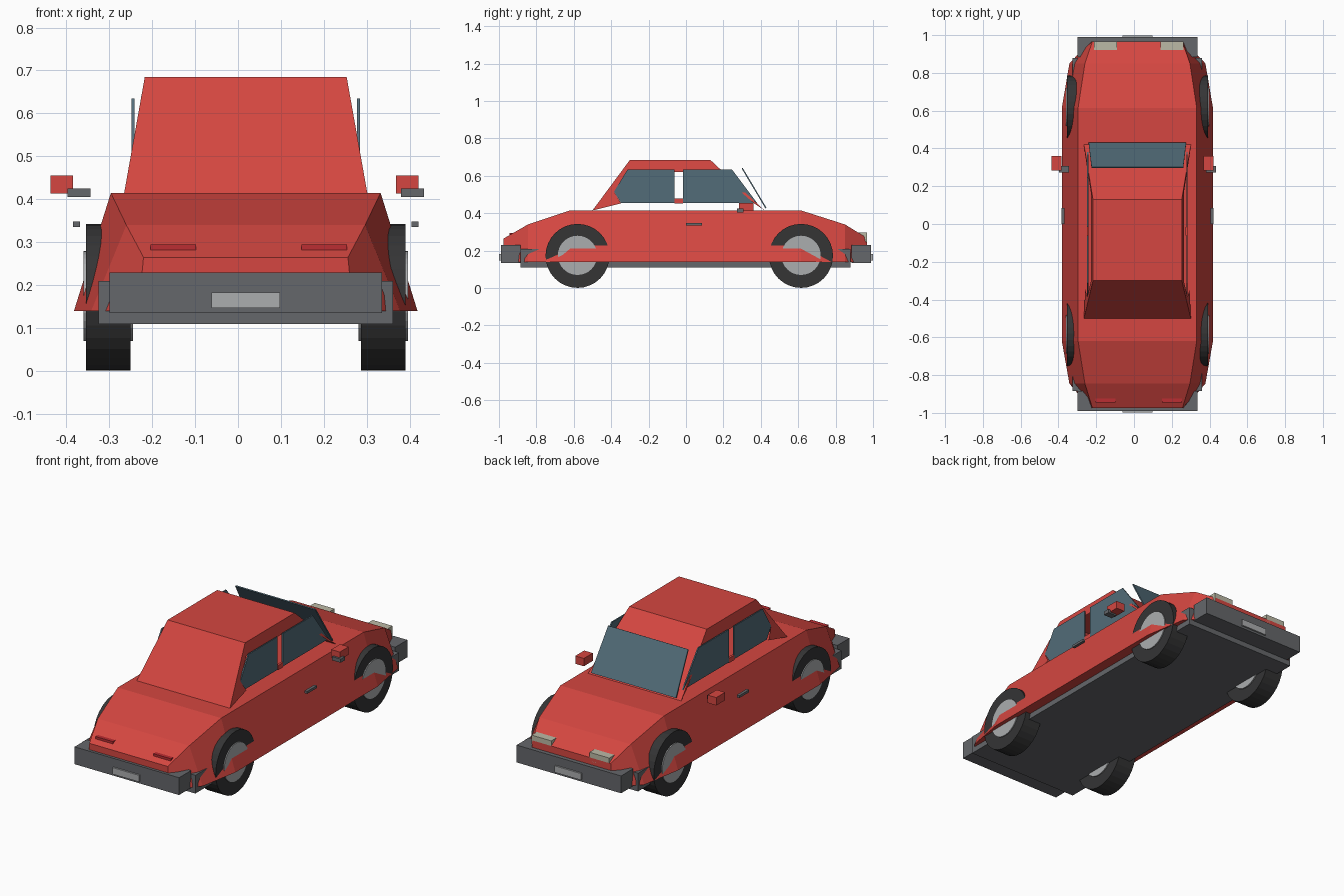
import bpy, bmesh, math
from mathutils import Vector

CX = 0.018  # x of the car's centre line

cube = bpy.data.objects.get("Cube")
if cube:
    bpy.data.objects.remove(cube, do_unlink=True)


def material(name, r, g, b):
    m = bpy.data.materials.new(name)
    m.use_nodes = True
    m.diffuse_color = (r, g, b, 1)
    m.node_tree.nodes["Principled BSDF"].inputs["Base Color"].default_value = (r, g, b, 1)
    return m


RED = material("paint_red", 0.66, 0.062, 0.052)
GREY = material("trim_grey", 0.13, 0.135, 0.145)
GLASS = material("window_blue", 0.085, 0.15, 0.19)
TYRE = material("tyre_black", 0.035, 0.035, 0.036)
HUB = material("hub_silver", 0.41, 0.42, 0.43)
LAMP = material("headlight_cream", 0.50, 0.49, 0.38)
TAIL = material("taillight_red", 0.50, 0.026, 0.032)


def finish(name, bm, mat, fix_normals=True):
    if fix_normals:
        bmesh.ops.recalc_face_normals(bm, faces=bm.faces)
    me = bpy.data.meshes.new(name)
    bm.to_mesh(me)
    bm.free()
    me.materials.append(mat)
    ob = bpy.data.objects.new(name, me)
    bpy.context.collection.objects.link(ob)
    return ob


def box(name, mat, x, y, z):
    """Box from (min, max) pairs."""
    bm = bmesh.new()
    bmesh.ops.create_cube(bm, size=1)
    for v in bm.verts:
        v.co = [lo + (c + 0.5) * (hi - lo) for c, (lo, hi) in zip(v.co, (x, y, z))]
    return finish(name, bm, mat)


def plate(name, mat, corners, thickness):
    """Flat polygon pushed out along a vector."""
    bm = bmesh.new()
    face = bm.faces.new([bm.verts.new(c) for c in corners])
    new = bmesh.ops.extrude_face_region(bm, geom=[face])["geom"]
    bmesh.ops.translate(bm, vec=Vector(thickness),
                        verts=[g for g in new if isinstance(g, bmesh.types.BMVert)])
    return finish(name, bm, mat)


def cylinder(name, mat, radius, x, y, z, sides=32):
    """Cylinder lying along x."""
    bm = bmesh.new()
    bmesh.ops.create_cone(bm, cap_ends=True, segments=sides, radius1=radius,
                          radius2=radius, depth=x[1] - x[0])
    for v in bm.verts:
        v.co = (v.co.z + sum(x) / 2, v.co.x + y, v.co.y + z)
    ob = finish(name, bm, mat)
    ob.data.shade_flat()
    return ob


def sided(s, inner, outer):
    """x range on side s, measured from the centre line."""
    return tuple(sorted((CX + s * inner, CX + s * outer)))


# Lower body: sections of (y, half width at the sill, half width on top, top height)
sections = [(-0.975, 0.25, 0.238, 0.265), (-0.845, 0.36, 0.278, 0.34),
            (-0.62, 0.40, 0.314, 0.415), (0.615, 0.40, 0.314, 0.415),
            (0.85, 0.36, 0.278, 0.34), (0.967, 0.25, 0.238, 0.268)]
bm = bmesh.new()
rings = [[bm.verts.new((CX + x, y, z)) for x, z in
          ((-lo, 0.14), (-hi, top), (hi, top), (lo, 0.14))]
         for y, lo, hi, top in sections]
for a, b in zip(rings, rings[1:]):
    for i in range(4):
        j = (i + 1) % 4
        bm.faces.new((a[i], a[j], b[j], b[i]))
bm.faces.new(rings[0])
bm.faces.new(rings[-1])
finish("lower_body", bm, RED)

# Cabin: roof, front and rear panels, and side frames with an open window area
SILL, ROOF = 0.415, 0.685


def cabin_x(z):
    return 0.235 + 0.048 * (ROOF - z) / (ROOF - SILL)


outer = [(-0.50, SILL), (-0.30, ROOF), (0.13, ROOF), (0.42, SILL)]
opening = [(0.365, 0.452), (0.17, 0.62), (-0.305, 0.62), (-0.385, 0.515), (-0.347, 0.453)]
bm = bmesh.new()
edges = []
for s in (-1, 1):
    loop = [bm.verts.new((CX + s * cabin_x(z), y, z)) for y, z in outer + opening]
    bm.faces.new(loop)
    edges.append(loop[:4])
for i in range(3):
    bm.faces.new((edges[0][i], edges[0][i + 1], edges[1][i + 1], edges[1][i]))
finish("cabin", bm, RED)

# Windscreen
plate("windscreen", GLASS,
      [(CX - 0.258, 0.425, 0.425), (CX + 0.258, 0.425, 0.425),
       (CX + 0.243, 0.297, 0.64), (CX - 0.243, 0.297, 0.64)], (0, 0.006, 0.003))

# Chassis and bumpers
box("chassis", GREY, sided(1, -0.343, 0.343), (-0.885, 0.88), (0.11, 0.21))
for s, label in ((-1, "tail"), (1, "nose")):
    y = sorted((s * 0.885, s * 0.99))
    box(label + "_bumper", GREY, sided(1, -0.317, 0.317), y, (0.135, 0.23))
    y = sorted((s * 0.99, s * 0.999))
    box(label + "_plate", HUB, sided(1, -0.08, 0.08), y, (0.147, 0.183))

# Parts on both sides
rear_window = [(-0.347, 0.455), (-0.062, 0.455), (-0.062, 0.635), (-0.312, 0.635), (-0.385, 0.515)]
front_window = [(-0.017, 0.455), (0.38, 0.455), (0.245, 0.635), (-0.017, 0.635)]
for s, side in ((-1, "right"), (1, "left")):
    for label, shape in (("rear", rear_window), ("front", front_window)):
        plate(f"{side}_{label}_window", GLASS,
              [(CX + s * 0.259, y, z) for y, z in shape], (s * 0.007, 0, 0))
    box(side + "_pillar_stub", RED, sided(s, 0.255, 0.268), (-0.062, -0.017), (0.452, 0.478))

    for label, y in (("rear", -0.58), ("front", 0.615)):
        cylinder(f"{side}_{label}_tyre", TYRE, 0.171, sided(s, 0.268, 0.3725), y, 0.172)
        cylinder(f"{side}_{label}_hub", HUB, 0.105, sided(s, 0.262, 0.378), y, 0.175)

    box(side + "_door_handle", GREY, sided(s, 0.386, 0.402), (0, 0.085), (0.335, 0.348))
    box(side + "_mirror_mount", GREY, sided(s, 0.362, 0.415), (0.272, 0.308), (0.405, 0.425))
    mirror_x = -0.008 + s * 0.402
    box(side + "_mirror", RED, (mirror_x - 0.026, mirror_x + 0.026), (0.283, 0.36), (0.413, 0.456))

    lamp = 0.007 + CX + s * 0.176
    box(side + "_taillight", TAIL, (lamp - 0.053, lamp + 0.053), (-0.945, -0.91), (0.247, 0.295))
    box(side + "_headlight", LAMP, (lamp - 0.06, lamp + 0.06), (0.916, 0.967), (0.247, 0.296))
